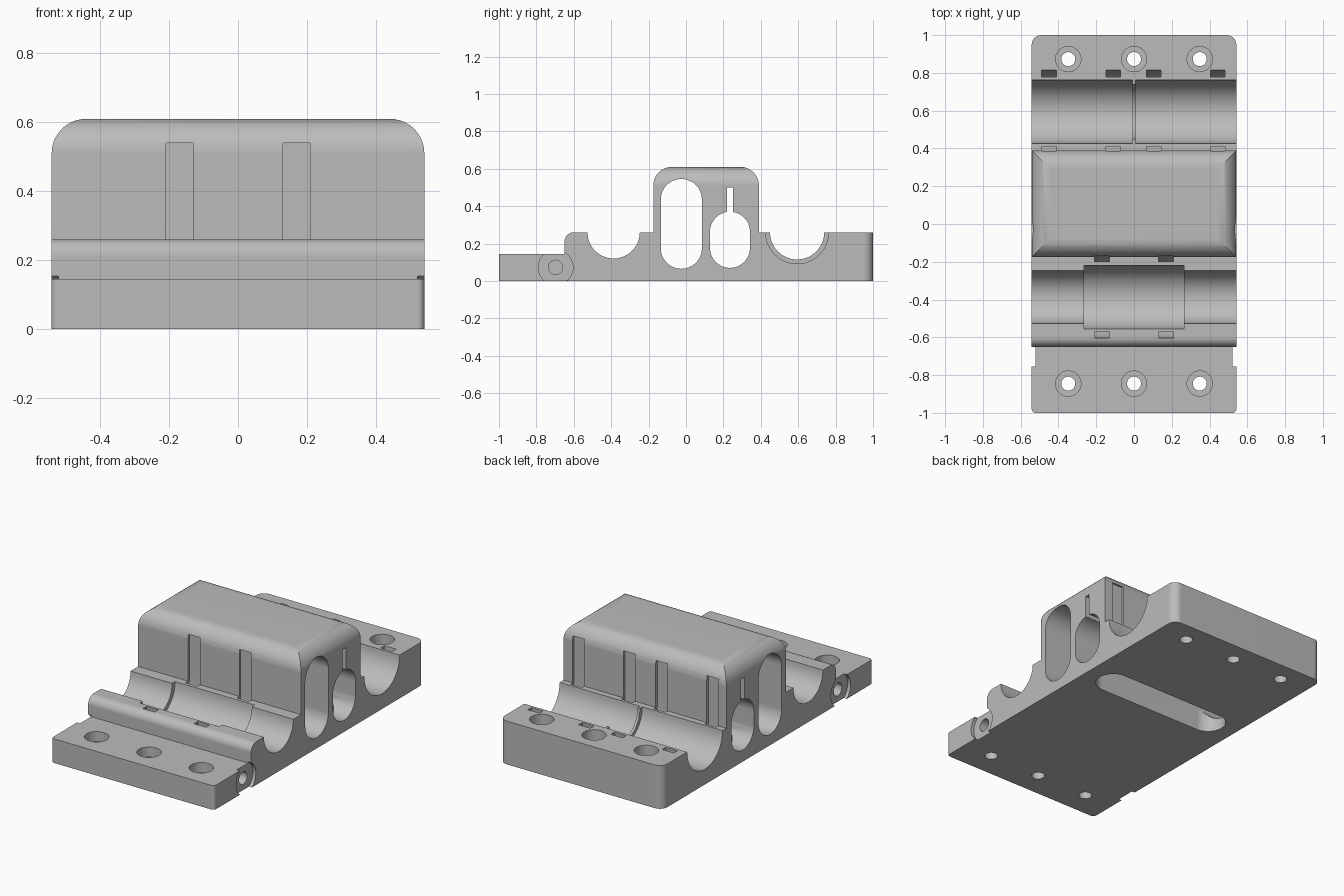
import bpy, bmesh
from math import sin, cos, radians

cube = bpy.data.objects.get("Cube")
if cube:
    bpy.data.objects.remove(cube, do_unlink=True)

HALF = 0.5415      # half width
TOP = 0.26         # deck height, also the rod axis height
TOWER_TOP = 0.61
FRONT_ROD, BACK_ROD = -0.387, 0.594

grey = bpy.data.materials.new("light grey plastic")
grey.use_nodes = True
grey.diffuse_color = (0.5, 0.5, 0.5, 1)
grey.node_tree.nodes["Principled BSDF"].inputs["Base Color"].default_value = (0.5, 0.5, 0.5, 1)


def arc(u, v, r, start, end, steps=16):
    angles = [radians(start + (end - start) * i / steps) for i in range(steps + 1)]
    return [(u + r * cos(a), v + r * sin(a)) for a in angles]


def circle(u, v, r):
    return arc(u, v, r, 0, 360, 40)[:-1]


def rect(u0, u1, v0, v1):
    return [(u0, v0), (u1, v0), (u1, v1), (u0, v1)]


def upright_slot(u, v0, v1, r):
    return arc(u, v1 - r, r, 0, 180, 24) + arc(u, v0 + r, r, 180, 360, 24)


def prism(name, outline, axis, lo, hi):
    """Extrude a 2D outline along x, y or z between lo and hi."""
    place = {"x": lambda p, t: (t, p[0], p[1]),
             "y": lambda p, t: (p[0], t, p[1]),
             "z": lambda p, t: (p[0], p[1], t)}[axis]
    bm = bmesh.new()
    a = [bm.verts.new(place(p, lo)) for p in outline]
    b = [bm.verts.new(place(p, hi)) for p in outline]
    bm.faces.new(a)
    bm.faces.new(b[::-1])
    for i in range(len(a)):
        j = (i + 1) % len(a)
        bm.faces.new((a[j], a[i], b[i], b[j]))
    bmesh.ops.recalc_face_normals(bm, faces=bm.faces[:])
    mesh = bpy.data.meshes.new(name)
    bm.to_mesh(mesh)
    bm.free()
    mesh.materials.append(grey)
    obj = bpy.data.objects.new(name, mesh)
    bpy.context.scene.collection.objects.link(obj)
    return obj


# Main body: stepped side profile with a rounded tower and ridge
profile = [(-1, 0), (1, 0), (1, TOP), (0.39, TOP)]
profile += arc(0.29, TOWER_TOP - 0.1, 0.1, 0, 90, 10)
profile += arc(-0.075, TOWER_TOP - 0.1, 0.1, 90, 180, 10)
profile += [(-0.175, TOP)] + arc(-0.6, TOP - 0.05, 0.05, 90, 180, 8)
profile += [(-0.65, 0.145), (-1, 0.145)]
body = prism("clamp_block", profile, "x", -HALF, HALF)

# Rounded upright corners of the base plate
bm = bmesh.new()
bm.from_mesh(body.data)
for end, radius in ((1, 0.05), (-1, 0.02)):
    corners = [e for e in bm.edges
               if all(abs(v.co.y - end) < 1e-4 for v in e.verts)
               and abs(e.verts[0].co.z - e.verts[1].co.z) > 0.1]
    bmesh.ops.bevel(bm, geom=corners, offset=radius, segments=8, profile=0.5, affect='EDGES')
bm.to_mesh(body.data)
bm.free()

bpy.context.view_layer.objects.active = body
body.select_set(True)


def cut(outline, axis, lo, hi):
    tool = prism("cutter", outline, axis, lo, hi)
    tool.hide_render = True
    mod = body.modifiers.new("cut", 'BOOLEAN')
    mod.operation = 'DIFFERENCE'
    mod.solver = 'EXACT'
    mod.object = tool
    bpy.ops.object.modifier_apply(modifier=mod.name)
    bpy.data.objects.remove(tool, do_unlink=True)


# Rounded side shoulders of the tower
for s in (-1, 1):
    edge = arc(HALF - 0.1, TOWER_TOP - 0.1, 0.1, 0, 90, 10)
    edge += [(HALF - 0.1, 0.8), (0.8, 0.8), (0.8, TOWER_TOP - 0.1)]
    cut([(s * u, v) for u, v in edge], "y", -0.3, 0.41)

# Front rod groove with a wider bearing seat
cut(upright_slot(FRONT_ROD, TOP - 0.14, 0.9, 0.14), "x", -1, 1)
cut(upright_slot(FRONT_ROD, TOP - 0.168, 0.9, 0.168), "x", -0.265, 0.265)

# Back groove: two bearing seats with a thin rib between
cut(upright_slot(BACK_ROD, TOP - 0.145, 0.9, 0.145), "x", -1, 1)
for lo, hi in ((-1, -0.008), (0.008, 1)):
    cut(upright_slot(BACK_ROD, TOP - 0.168, 0.9, 0.168), "x", lo, hi)

# Tower tunnels, keyhole slit and the opening underneath
cut(upright_slot(-0.025, 0.065, 0.545, 0.11), "x", -1, 1)
cut(upright_slot(0.235, 0.07, 0.37, 0.107), "x", -1, 1)
cut(rect(0.22, 0.25, 0.3, 0.5), "x", -1, 1)
cut(arc(0.35, 0.235, 0.1, -90, 90) + arc(-0.35, 0.235, 0.1, 90, 270), "z", -0.1, 0.15)


# Tie channels looping beneath each groove and up the tower wall
def tie_channel(y, x):
    outer, inner = 0.22, 0.185
    loop = arc(y, TOP, outer, 180, 360, 24)
    loop += [(y + outer, 0.54), (y + inner, 0.54)]
    loop += arc(y, TOP, inner, 360, 180, 24)
    loop += [(y - inner, 0.54), (y - outer, 0.54)]
    cut(loop, "x", x - 0.039, x + 0.039)


for x in (-0.17, 0.17):
    tie_channel(FRONT_ROD + 0.003, x)
for x in (-0.45, -0.11, 0.105, 0.443):
    tie_channel(BACK_ROD, x)

# Counterbored mounting holes
for y in (-0.845, 0.873):
    for x in (-0.348, 0, 0.348):
        cut(circle(x, y, 0.067), "z", 0.085, 0.5)
        cut(circle(x, y, 0.037), "z", -0.1, 0.5)

# Round side recesses with blind pin holes
for s in (-1, 1):
    for radius, depth in ((0.093, 0.02), (0.038, 0.12)):
        lo, hi = sorted((s * (HALF - depth), s * 0.7))
        cut(circle(-0.697, 0.073, radius), "x", lo, hi)

# Smooth curves, crisp edges
bpy.ops.object.shade_smooth_by_angle(angle=radians(30))
weighted = body.modifiers.new("even shading", 'WEIGHTED_NORMAL')
weighted.keep_sharp = True
